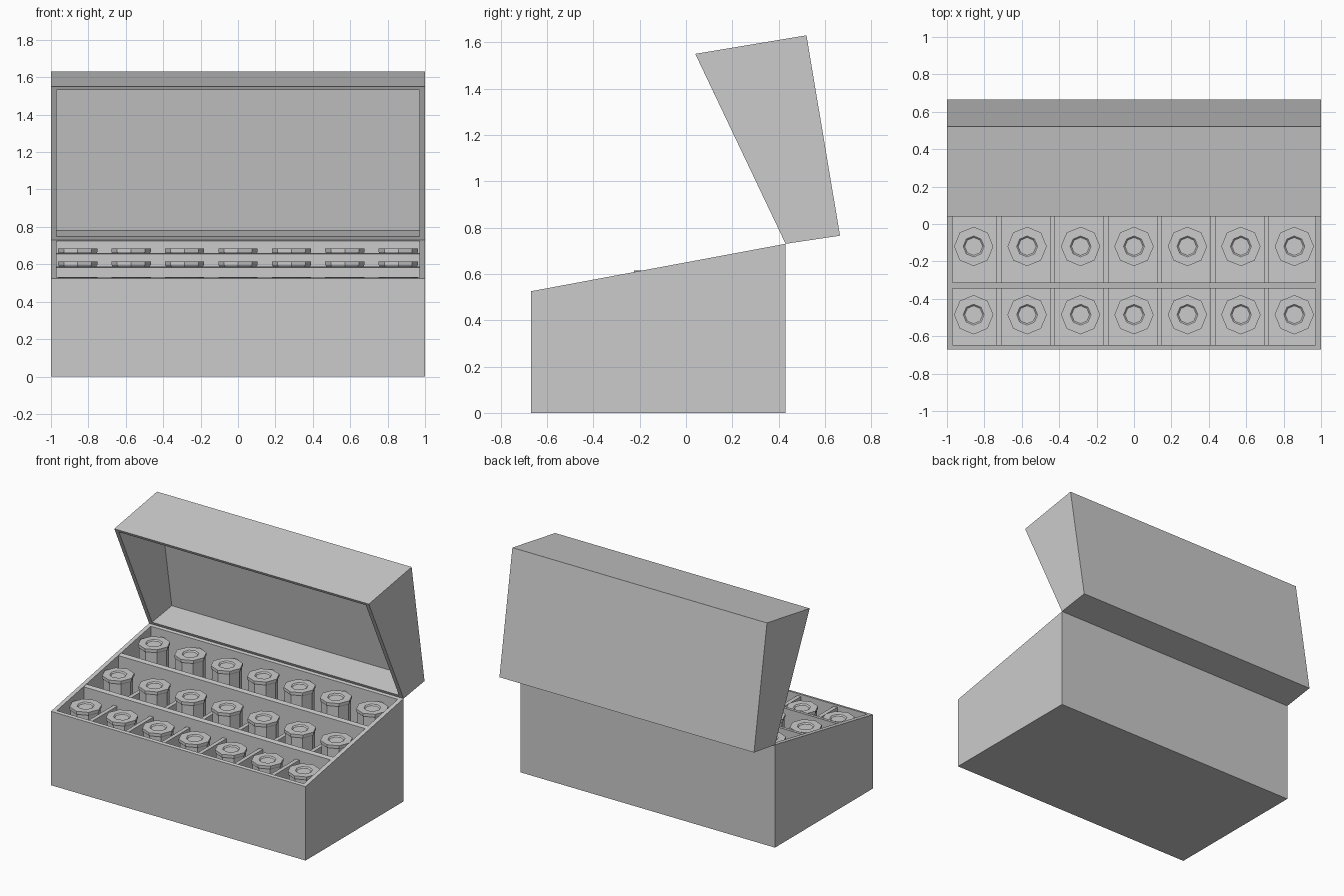
import bpy, bmesh, math

if "Cube" in bpy.data.objects:
    bpy.data.objects.remove(bpy.data.objects["Cube"])

FLOOR = 0.03
WALL = 0.03


def make_object(name, bm):
    bmesh.ops.recalc_face_normals(bm, faces=bm.faces)
    mesh = bpy.data.meshes.new(name)
    bm.to_mesh(mesh)
    bm.free()
    ob = bpy.data.objects.new(name, mesh)
    bpy.context.collection.objects.link(ob)
    return ob


def shell(name, outer, inner):
    """Hollow prism along x; (y, z) profiles, open between last and first point."""
    bm = bmesh.new()

    def ring(pts, x):
        return [bm.verts.new((x, y, z)) for y, z in pts]
    ol, orr = ring(outer, -1), ring(outer, 1)
    il, ir = ring(inner, -1 + WALL), ring(inner, 1 - WALL)
    for l, r in ((ol, orr), (il, ir)):
        bm.faces.new(l)
        bm.faces.new(r)
        for i in range(3):
            bm.faces.new((l[i], l[i + 1], r[i + 1], r[i]))
    # rim around the opening
    o = (ol[0], orr[0], orr[3], ol[3])
    n = (il[0], ir[0], ir[3], il[3])
    for i in range(4):
        j = (i + 1) % 4
        bm.faces.new((o[i], o[j], n[j], n[i]))
    return make_object(name, bm)


def box(name, x0, x1, y0, y1, z0, z1):
    bm = bmesh.new()
    bmesh.ops.create_cube(bm, size=1)
    for v in bm.verts:
        v.co = ((x0 + x1) / 2 + v.co.x * (x1 - x0),
                (y0 + y1) / 2 + v.co.y * (y1 - y0),
                (z0 + z1) / 2 + v.co.z * (z1 - z0))
    return make_object(name, bm)


def slope(y):
    return 0.525 + (y + 0.67) * 0.205 / 1.10


def bottle(name, x, y, top):
    """Eight-sided container with a wider cap and a shallow round recess."""
    profile = [(0.098, FLOOR), (0.098, top - 0.028), (0.105, top - 0.018),
               (0.105, top), (0.056, top), (0.048, top - 0.008)]
    bm = bmesh.new()
    rings = [[bm.verts.new((x + r * math.sin(math.tau * k / 8),
                            y + r * math.cos(math.tau * k / 8), z))
              for k in range(8)] for r, z in profile]
    bm.faces.new(rings[0])
    bm.faces.new(rings[-1])
    for a, b in zip(rings, rings[1:]):
        for k in range(8):
            j = (k + 1) % 8
            bm.faces.new((a[k], a[j], b[j], b[k]))
    return make_object(name, bm)


# sloped case body, open at the top
shell("case_base",
      [(-0.67, 0.525), (-0.67, 0), (0.43, 0), (0.43, 0.73)],
      [(-0.647, slope(-0.647)), (-0.647, FLOOR), (0.407, FLOOR), (0.407, slope(0.407))])

# tilted-back hollow lid
shell("case_lid",
      [(0.04, 1.55), (0.52, 1.63), (0.665, 0.765), (0.43, 0.73)],
      [(0.049, 1.531), (0.503, 1.607), (0.642, 0.782), (0.421, 0.749)])

# lengthwise dividers, rising with the slope
for i, (y0, y1) in enumerate(((-0.345, -0.312), (0.045, 0.078))):
    divider = box(f"row_divider_{i}", -0.97, 0.97, y0, y1, FLOOR, slope(y0))
    for v in divider.data.vertices:
        if v.co.z > 0.1:
            v.co.z = slope(v.co.y) - 0.003

# level cross dividers
for i in range(6):
    x = -0.722 + i * 0.2862
    box(f"cross_divider_{i}", x - 0.014, x + 0.014, -0.647, 0.407, FLOOR, 0.515)

# three rows of seven containers
for r, (y, top) in enumerate(((-0.485, 0.533), (-0.12, 0.615), (0.283, 0.684))):
    for c in range(7):
        bottle(f"container_{r}_{c}", (c - 3) * 2 / 7, y, top)
